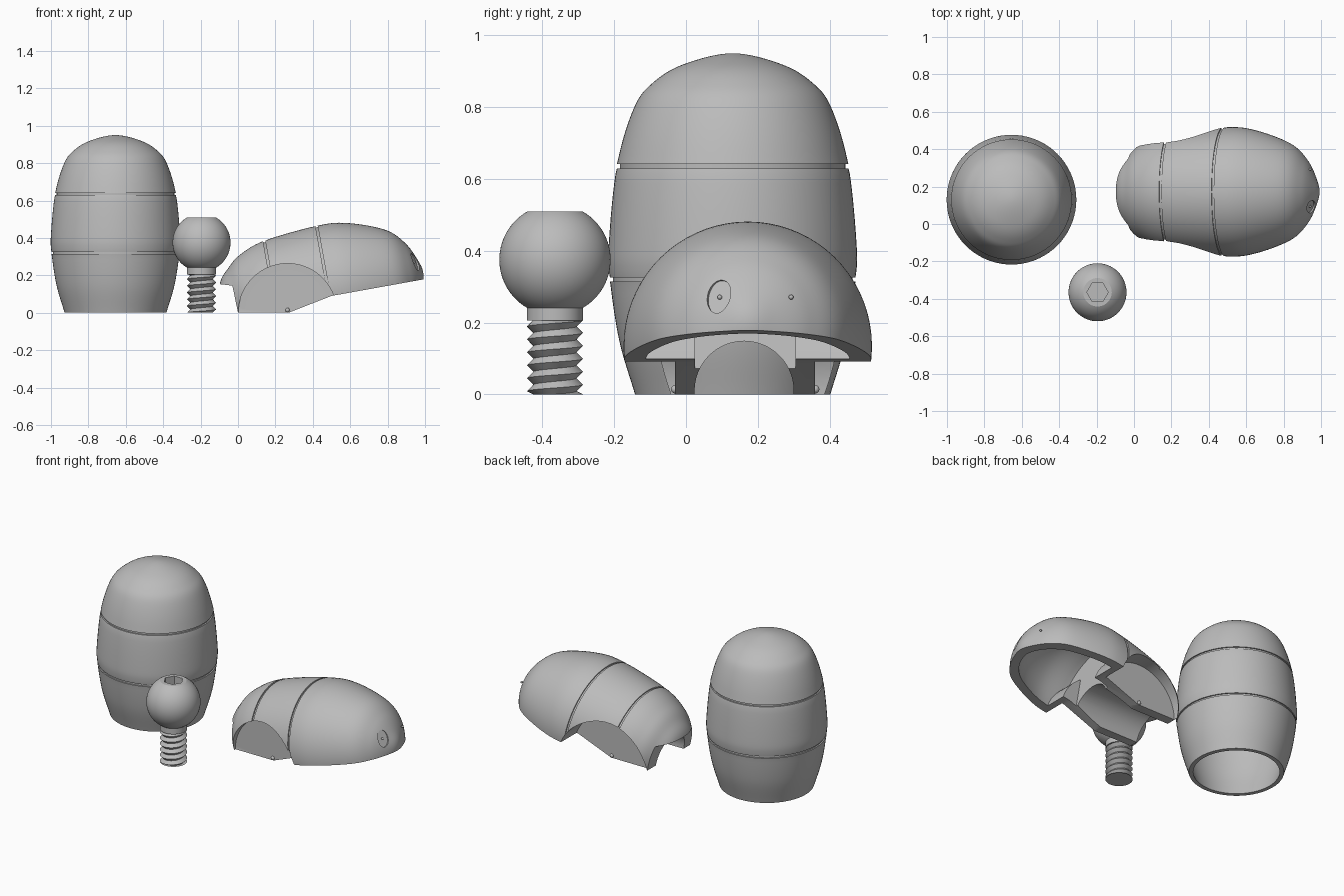
import bpy, bmesh, math
from mathutils import Matrix, Vector

cube = bpy.data.objects.get("Cube")
if cube:
    bpy.data.objects.remove(cube)

grey = bpy.data.materials.new("plain_grey")
grey.use_nodes = True
grey.diffuse_color = (0.5, 0.5, 0.5, 1)
grey.node_tree.nodes["Principled BSDF"].inputs["Base Color"].default_value = (0.5, 0.5, 0.5, 1)


def finish_mesh(name, bm, matrix=Matrix()):
    bmesh.ops.remove_doubles(bm, verts=bm.verts, dist=1e-5)
    bmesh.ops.recalc_face_normals(bm, faces=bm.faces)
    mesh = bpy.data.meshes.new(name)
    bm.to_mesh(mesh)
    bm.free()
    mesh.transform(matrix)
    mesh.materials.append(grey)
    obj = bpy.data.objects.new(name, mesh)
    bpy.context.collection.objects.link(obj)
    return obj


def lathe(name, profile, matrix=Matrix(), segments=72, loop=False):
    """Revolve (height, radius) pairs about local z."""
    bm = bmesh.new()
    rings = []
    for z, r in profile:
        angles = [2 * math.pi * i / segments for i in range(segments)]
        rings.append([bm.verts.new((r * math.cos(a), r * math.sin(a), z)) for a in angles])
    pairs = list(zip(rings, rings[1:]))
    if loop:
        pairs.append((rings[-1], rings[0]))
    for a, b in pairs:
        for i in range(segments):
            k = (i + 1) % segments
            bm.faces.new((a[i], a[k], b[k], b[i]))
    return finish_mesh(name, bm, matrix)


def rod(name, start, end, radius, matrix=Matrix(), segments=72):
    return lathe(name, [(start, 0), (start, radius), (end, radius), (end, 0)], matrix, segments)


def prism(name, outline, y0, y1):
    """Extrude an x-z outline along y."""
    bm = bmesh.new()
    face = bm.faces.new([bm.verts.new((x, y0, z)) for x, z in outline])
    new = bmesh.ops.extrude_face_region(bm, geom=[face])["geom"]
    bmesh.ops.translate(bm, vec=(0, y1 - y0, 0), verts=[v for v in new if isinstance(v, bmesh.types.BMVert)])
    return finish_mesh(name, bm)


def smooth_curve(points, steps=8):
    """Catmull-Rom through (height, radius) points; ends on the axis are rounded."""
    def beyond(p, q):
        return (q[0], -q[1]) if p[1] == 0 else (2 * p[0] - q[0], 2 * p[1] - q[1])
    pts = [beyond(points[0], points[1])] + points + [beyond(points[-1], points[-2])]
    out = []
    for a, b, c, d in zip(pts, pts[1:], pts[2:], pts[3:]):
        a, b, c, d = map(Vector, (a, b, c, d))
        for i in range(steps):
            t = i / steps
            p = b + (c - a) * t / 2 + (2 * a - 5 * b + 4 * c - d) * t**2 / 2 + (3 * b - a - 3 * c + d) * t**3 / 2
            out.append((p.x, max(p.y, 0)))
    return out + [points[-1]]


def add_grooves(curve, heights, width=0.006, depth=0.008):
    for g in heights:
        below = [p for p in curve if p[0] < g - width]
        above = [p for p in curve if p[0] > g + width]
        lo, hi = below[-1], above[0]
        r = lo[1] + (hi[1] - lo[1]) * (g - lo[0]) / (hi[0] - lo[0])
        cut = [(g - width, r), (g - width, r - depth), (g + width, r - depth), (g + width, r)]
        curve = below + cut + above
    return curve


def boolean(target, cutters, operation="DIFFERENCE"):
    for cutter in cutters:
        mod = target.modifiers.new("cut", "BOOLEAN")
        mod.solver = "EXACT"
        mod.operation = operation
        mod.object = cutter
        cutter.hide_render = True
        graph = bpy.context.evaluated_depsgraph_get()
        mesh = bpy.data.meshes.new_from_object(target.evaluated_get(graph))
        target.modifiers.clear()
        target.data = mesh
        bpy.data.objects.remove(cutter)


def shade(obj):
    bpy.ops.object.select_all(action="DESELECT")
    obj.select_set(True)
    bpy.context.view_layer.objects.active = obj
    bpy.ops.object.shade_smooth_by_angle(angle=math.radians(30))


parts = []

# Hollow barrel-shaped body, open underneath
outer = [(0, .272), (.15, .316), (.32, .342), (.42, .345), (.64, .322), (.8, .274), (.87, .22), (.92, .135), (.95, 0)]
inner = [(z if z < .8 else z - .025, max(r - .025, 0)) for z, r in outer]
shell = add_grooves(smooth_curve(outer), [.32, .635]) + smooth_curve(inner)[::-1]
parts.append(lathe("body_shell", shell, Matrix.Translation((-.655, .13, 0)), loop=True))

# Ball-headed bolt with a hexagonal socket
bolt = Matrix.Translation((-.195, -.365, 0))
ball = [(.205, 0), (.205, .078), (.241, .078)]
low, high = math.acos(-.134 / .155), math.acos(.135 / .155)
for i in range(1, 29):
    a = low + (high - low) * i / 28
    ball.append((.375 + .155 * math.cos(a), .155 * math.sin(a)))
ball_head = lathe("bolt_ball", ball + [(.51, 0)], bolt)
boolean(ball_head, [rod("hex_cutter", .43, .6, .057, bolt, 6)])
parts.append(ball_head)

# Bolt thread: a helical strip alternating between crest and root
bm = bmesh.new()
pitch, top, n, rows = .036, .208, 48, 18
grid = []
for i in range(n + 1):
    a = 2 * math.pi * i / n
    column = []
    for j in range(rows):
        z = min(max((j / 2 - 2 + i / n) * pitch, 0), top)
        r = 0 if j in (0, rows - 1) else (.078 if j % 2 else .06)
        column.append(bm.verts.new((r * math.cos(a), r * math.sin(a), z)))
    grid.append(column)
for c, d in zip(grid, grid[1:]):
    for j in range(rows - 1):
        bm.faces.new((c[j], d[j], d[j + 1], c[j + 1]))
parts.append(finish_mesh("bolt_thread", bm, bolt))

# Head: a tilted solid of revolution trimmed along its lower edge
tilt = math.radians(10.2)
frame = Matrix.Translation((.493, .172, .127)) @ Matrix.Rotation(math.pi / 2 - tilt, 4, "Y")
form = [(-.605, 0), (-.574, .136), (-.515, .208), (-.443, .265), (-.302, .316), (-.012, .345),
        (.148, .332), (.344, .26), (.437, .172), (.488, .07), (.505, 0)]
head = lathe("head_shell", add_grooves(smooth_curve(form), [-.302, -.012]), frame)
keep = [(-.2, .165), (-.03, .145), (0, 0), (.27, 0), (.5, .09), (1.1, .198), (1.1, .7), (-.2, .7)]
boolean(head, [prism("trim", keep, -.4, .8)], "INTERSECT")

# Head interior, leaving thick walls around the side arches
middle = .165
along_y = Matrix.Translation((.265, middle, 0)) @ Matrix.Rotation(-math.pi / 2, 4, "X")
hollow = [(-.05, 0), (-.05, .29)] + smooth_curve([(-.04, .29), (.14, .277), (.31, .215), (.395, .14), (.44, .06), (.452, 0)])
cavity = lathe("cavity", hollow, frame)
boolean(cavity, [rod("guard", s * .14, s * .8, .3, along_y) for s in (-1, 1)])
boolean(head, [cavity])

# Side arches and the lengthwise channel
boolean(head, [rod("arch", s * .195, s * .8, .263, along_y) for s in (-1, 1)])
along_x = Matrix.Translation((0, .162, .01)) @ Matrix.Rotation(math.pi / 2, 4, "Y")
boolean(head, [rod("channel", -.3, .62, .138, along_x)])

# Recessed eyes with a small pupil each
for side, y in (("right", .09), ("left", .297)):
    normal = Vector((.9, (y - .19) * 3.5, .38)).normalized()
    centre = Vector((.952, y, .275))
    turn = normal.to_track_quat("Z", "Y").to_matrix().to_4x4()
    place = Matrix.Translation(centre) @ turn @ Matrix.Diagonal((.034, .05, 1, 1))
    boolean(head, [rod("eye_cutter", -.014, .1, 1, place, 40)])
    bm = bmesh.new()
    bmesh.ops.create_icosphere(bm, subdivisions=2, radius=.007)
    parts.append(finish_mesh(side + "_pupil", bm, Matrix.Translation(centre - normal * .012)))
parts.append(head)

# Small pivot bumps on the arch walls
for side, y in (("right", middle - .195), ("left", middle + .195)):
    bm = bmesh.new()
    bmesh.ops.create_icosphere(bm, subdivisions=2, radius=.012)
    parts.append(finish_mesh(side + "_pivot_bump", bm, Matrix.Translation((.265, y, .014))))

for part in parts:
    shade(part)
